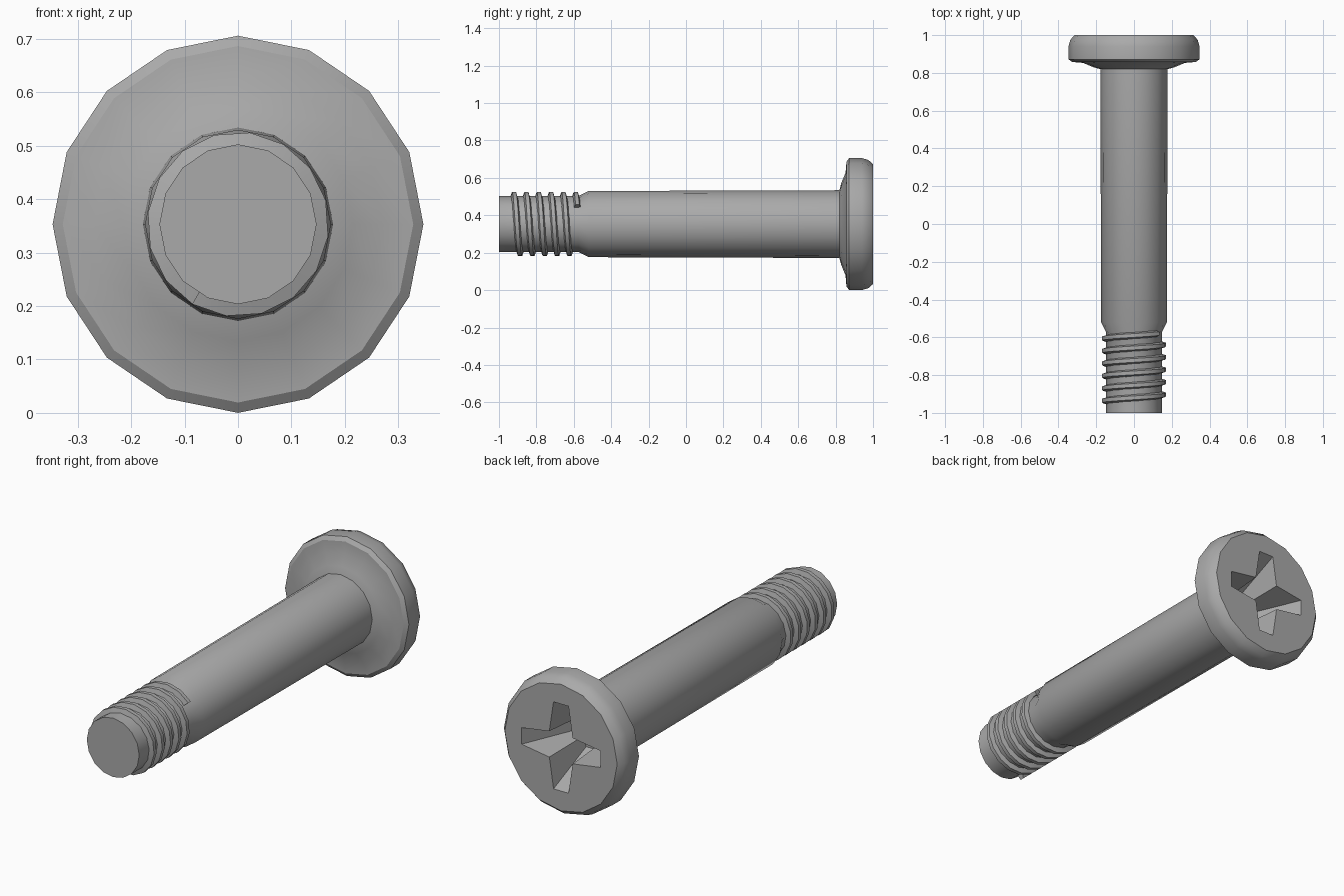
import bpy, bmesh, math
from mathutils import Vector

cube = bpy.data.objects.get("Cube")
if cube:
    bpy.data.objects.remove(cube, do_unlink=True)

AXIS_Z = 0.353
STRETCH = 1.017
SIDES = 16

steel = bpy.data.materials.new("grey steel")
steel.use_nodes = True
GREY = (0.4, 0.4, 0.4, 1)
steel.diffuse_color = GREY
steel.node_tree.nodes["Principled BSDF"].inputs["Base Color"].default_value = GREY


def around(radius, angle, y):
    """Point at a radius from the long axis, angle measured from the top."""
    return Vector((radius * math.sin(angle), y, AXIS_Z + STRETCH * radius * math.cos(angle)))


def loft(name, rings, closed=False):
    """Skin a list of rings of points and cap both ends."""
    bm = bmesh.new()
    loops = [[bm.verts.new(p) for p in ring] for ring in rings]
    n = len(loops[0])
    for a, b in zip(loops, loops[1:]):
        for i in range(n):
            j = (i + 1) % n
            bm.faces.new((a[i], a[j], b[j], b[i]))
    bm.faces.new(loops[0])
    bm.faces.new(loops[-1])
    bmesh.ops.recalc_face_normals(bm, faces=bm.faces)
    mesh = bpy.data.meshes.new(name)
    bm.to_mesh(mesh)
    bm.free()
    mesh.materials.append(steel)
    obj = bpy.data.objects.new(name, mesh)
    bpy.context.collection.objects.link(obj)
    return obj


def activate(obj):
    bpy.ops.object.select_all(action='DESELECT')
    obj.select_set(True)
    bpy.context.view_layer.objects.active = obj


def lathe(name, profile):
    return loft(name, [[around(r, math.tau * i / SIDES, y) for i in range(SIDES)]
                       for r, y in profile])


# Threaded core, neck, shank and flared pan head in one turned body
body = lathe("screw_body", [
    (0.147, -1.0), (0.147, -0.575), (0.174, -0.52), (0.178, 0.82),
    (0.215, 0.83), (0.27, 0.853), (0.328, 0.858), (0.347, 0.872),
    (0.347, 0.94), (0.337, 0.975), (0.315, 1.0)])


# Cross recess: four tapering arms that narrow with depth
def cross(length, tip, inner, y):
    ring = []
    for k in range(4):
        a = k * math.pi / 2
        out = Vector((math.sin(a), 0, math.cos(a)))
        side = Vector((math.cos(a), 0, -math.sin(a)))
        for along, across in ((length, -tip), (length, tip), (inner, inner)):
            ring.append(out * along + side * across + Vector((0, y, AXIS_Z)))
    return ring


cutter = loft("recess_cutter", [cross(0.225, 0.042, 0.066, 1.01),
                                cross(0.1, 0.034, 0.054, 0.75)])
cutter.hide_render = True
cut = body.modifiers.new("cross recess", 'BOOLEAN')
cut.operation = 'DIFFERENCE'
cut.solver = 'EXACT'
cut.object = cutter
activate(body)
bpy.ops.object.modifier_apply(modifier=cut.name)
bpy.data.objects.remove(cutter, do_unlink=True)

# Right-hand helical thread with a trapezoid section
PITCH, TURNS, START = 0.066, 5.6, math.radians(-150)
steps = int(TURNS * SIDES)
rings = []
for s in range(steps + 1):
    angle = START + math.tau * s / SIDES
    y = -0.92 + PITCH * angle / math.tau
    rings.append([around(r, angle, y + dy) for r, dy in
                  ((0.138, -0.02), (0.17, -0.01), (0.17, 0.01), (0.138, 0.02))])
thread = loft("thread", rings)

for obj in (body, thread):
    activate(obj)
    bpy.ops.object.shade_smooth_by_angle(angle=math.radians(30))
